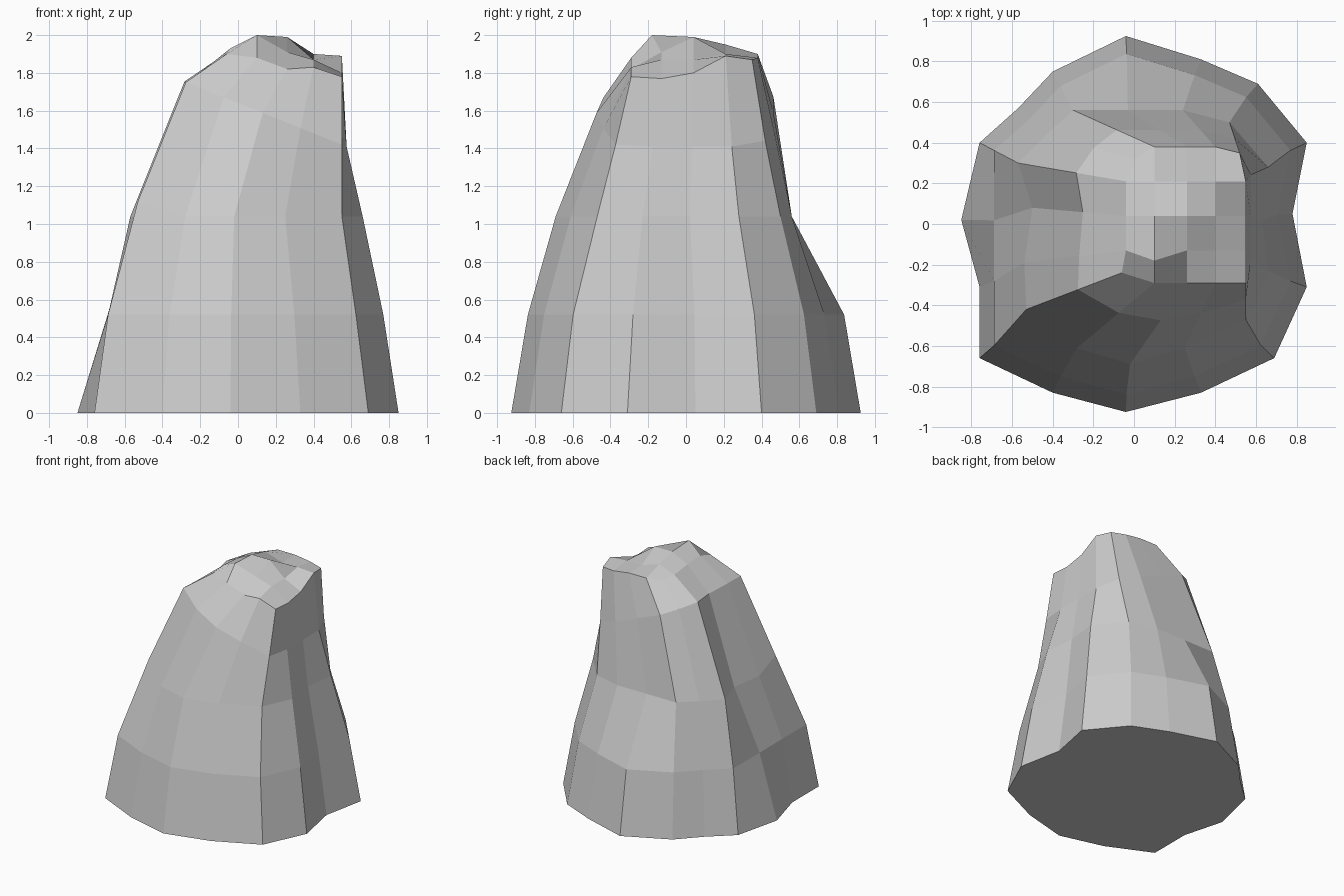
import bpy
import bmesh
from mathutils import Vector

if "Cube" in bpy.data.objects:
    bpy.data.objects.remove(bpy.data.objects["Cube"])

# Outlines run counter-clockwise from the front left corner, four steps a side
base = [(-.76, -.66), (-.40, -.83), (-.04, -.925), (.33, -.83),
        (.69, -.66), (.85, -.31), (.78, .05), (.85, .40),
        (.61, .69), (.33, .81), (-.04, .925), (-.40, .75),
        (-.57, .57), (-.76, .40), (-.85, .02), (-.76, -.31)]
waist = [(-.53, -.42), (-.28, -.61), (-.02, -.69), (.25, -.61),
         (.55, -.47), (.66, -.23), (.63, .02), (.66, .28),
         (.47, .50), (.24, .56), (-.03, .56), (-.30, .56),
         (-.43, .44), (-.57, .30), (-.50, .08), (-.54, -.19)]
rim = [(-.06, -.24, 1.90), (.10, -.29, 1.88), (.26, -.29, 1.82), (.40, -.29, 1.83),
       (.55, -.29, 1.78), (.55, -.13, 1.77), (.55, .04, 1.80), (.55, .21, 1.89),
       (.52, .35, 1.87), (.40, .38, 1.88), (.26, .38, 1.90), (.10, .38, 1.90),
       (.00, .32, 1.88), (-.04, .21, 1.90), (-.04, .04, 1.92), (-.04, -.13, 1.93)]
crown_z = [(2.0, 1.91, 1.87), (1.99, 1.99, 1.87), (1.95, 1.90, 1.90)]


def shoulder_point(low, high):
    """Sloping ring between waist and rim, higher on the left."""
    p = Vector(low).lerp(Vector(high[:2]), .54)
    x = min(p.x, .575)
    return (x, p.y, 1.64 - .40 * x)


rings = [[(x, y, 0) for x, y in base],
         [(max(x * .905, -.69), y * .905, .52) for x, y in base],
         [(x, y, 1.12 if i == 0 else 1.04) for i, (x, y) in enumerate(waist)],
         [shoulder_point(a, b) for a, b in zip(waist, rim)],
         rim]

# Rock sides and flat underside
bm = bmesh.new()
loops = [[bm.verts.new(p) for p in ring] for ring in rings]
for low, high in zip(loops, loops[1:]):
    for i in range(16):
        j = (i + 1) % 16
        bm.faces.new((low[i], low[j], high[j], high[i]))
bm.faces.new(loops[0][::-1])

# Uneven crown: a four by four patch filling the rim
top = loops[-1]
grid = [top[0:5]]
for r, (y, heights) in enumerate(zip((-.13, .04, .21), crown_z)):
    inner = [bm.verts.new((x, y - (.05 if r == 0 and x == .10 else 0), z))
             for x, z in zip((.10, .26, .40), heights)]
    grid.append([top[15 - r]] + inner + [top[5 + r]])
grid.append(top[8:13][::-1])
for r in range(4):
    for c in range(4):
        bm.faces.new((grid[r][c], grid[r][c + 1], grid[r + 1][c + 1], grid[r + 1][c]))

bmesh.ops.recalc_face_normals(bm, faces=bm.faces)
mesh = bpy.data.meshes.new("rock")
bm.to_mesh(mesh)
bm.free()
bpy.context.collection.objects.link(bpy.data.objects.new("rock", mesh))
